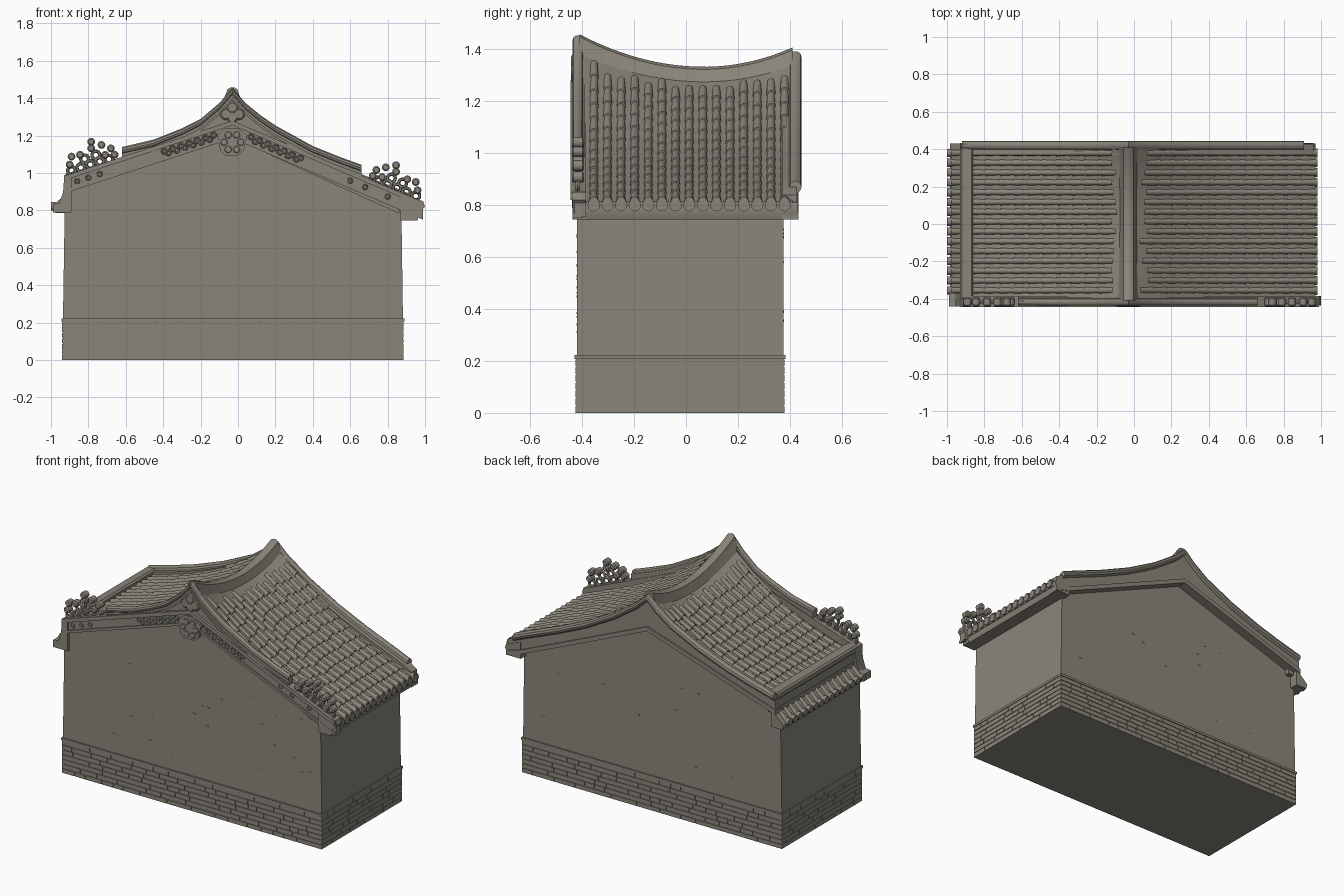
import bpy, bmesh, math, random

random.seed(4)
if "Cube" in bpy.data.objects:
    bpy.data.objects.remove(bpy.data.objects["Cube"], do_unlink=True)

stone = bpy.data.materials.new("grey_brown_stone")
stone.use_nodes = True
COLOR = (0.255, 0.235, 0.195, 1)
stone.diffuse_color = COLOR
stone.node_tree.nodes["Principled BSDF"].inputs["Base Color"].default_value = COLOR
made = []
PEAK = -0.03


# ---------- helpers ----------
def loft(bm, rings, closed=False):
    rows = [[bm.verts.new(p) for p in ring] for ring in rings]
    n = len(rows[0])
    pairs = list(zip(rows, rows[1:]))
    if closed:
        pairs.append((rows[-1], rows[0]))
    else:
        bm.faces.new(rows[0][::-1])
        bm.faces.new(rows[-1])
    for a, b in pairs:
        for i in range(n):
            j = (i + 1) % n
            bm.faces.new((a[i], a[j], b[j], b[i]))


def finish(bm, name):
    bmesh.ops.recalc_face_normals(bm, faces=bm.faces[:])
    mesh = bpy.data.meshes.new(name)
    bm.to_mesh(mesh)
    bm.free()
    mesh.materials.append(stone)
    ob = bpy.data.objects.new(name, mesh)
    bpy.context.scene.collection.objects.link(ob)
    made.append(ob)


def prism(bm, pts, y0, y1):
    loft(bm, [[(x, y, z) for x, z in pts] for y in (y0, y1)])


def box(bm, x0, x1, y0, y1, z0, z1):
    prism(bm, [(x0, z0), (x1, z0), (x1, z1), (x0, z1)], y0, y1)


def band(bm, path, top, bottom, y0, y1):
    prism(bm, [(x, z + top) for x, z in path] + [(x, z + bottom) for x, z in path[::-1]], y0, y1)


def circle(x, z, r, n=12):
    return [(x + r * math.cos(2 * math.pi * i / n), z + r * math.sin(2 * math.pi * i / n)) for i in range(n)]


def disc(bm, x, z, r, y0, y1):
    e = min(0.008, r / 3)
    loft(bm, [[(a, y, b) for a, b in circle(x, z, rr)]
              for y, rr in ((y0, r - e), (y0 + e, r), (y1 - e, r), (y1, r - e))])


def hoop(bm, x, z, r, t, y):
    rings = []
    for i in range(14):
        a = 2 * math.pi * i / 14
        rings.append([(x + (r + p) * math.cos(a), y + q, z + (r + p) * math.sin(a))
                      for p, q in circle(0, 0, t, 6)])
    loft(bm, rings, True)


def roll(bm, path, r, y):
    # round moulding following an x-z path
    loft(bm, [[(x, y + p, z + q) for p, q in circle(0, 0, r, 10)] for x, z in path])


def interp(pts, x):
    for (a, p), (b, q) in zip(pts, pts[1:]):
        if x <= b:
            return p + (q - p) * (x - a) / (b - a)
    return pts[-1][1]


# ---------- roof shape ----------
ROOF = [(-0.92, 0.945), (-0.8, 0.98), (-0.6, 1.035), (-0.4, 1.105), (-0.2, 1.195), (-0.1, 1.255),
        (PEAK, 1.3), (0.04, 1.26), (0.2, 1.165), (0.4, 1.055), (0.6, 0.965), (0.8, 0.885), (0.97, 0.815)]


def sag(y):
    return 0.11 * ((0.07 - y) / 0.45) ** 2 if y < 0.07 else 0.07 * ((y - 0.07) / 0.33) ** 2


def roof_z(x, y):
    return interp(ROOF, x) + sag(y) * max(0, 1 - abs(x - PEAK) / 0.8) ** 2


# ---------- brick base, cap and walls ----------
bm = bmesh.new()
box(bm, -0.936, 0.882, -0.421, 0.376, 0, 0.21)
finish(bm, "base_core")

bm = bmesh.new()
for row in range(7):
    z0, z1 = row * 0.03, row * 0.03 + 0.026
    for start, end, side in ((-0.94, 0.886, 0), (-0.94, 0.886, 1), (-0.425, 0.38, 2), (-0.425, 0.38, 3)):
        a = start
        while a < end - 0.001:
            b = min(end, a + random.uniform(0.06, 0.2))
            if end - b < 0.04:
                b = end
            c = b if b == end else b - 0.004
            if side < 2:
                y = (-0.425, 0.376)[side]
                box(bm, a, c, y, y + 0.004, z0, z1)
            else:
                x = (-0.94, 0.882)[side - 2]
                box(bm, x, x + 0.004, a, c, z0, z1)
            a = b
finish(bm, "base_bricks")

bm = bmesh.new()
box(bm, -0.943, 0.889, -0.43, 0.384, 0.207, 0.222)
finish(bm, "base_cap")

bm = bmesh.new()
wall = [(-0.936, 0.21), (0.882, 0.21), (0.874, 0.78), (PEAK, 1.19), (-0.925, 0.9)]
prism(bm, wall, -0.42, 0.375)
finish(bm, "gable_walls")

# scattered rough bricks on the gable faces
bm = bmesh.new()
for i in range(36):
    x, z = random.uniform(-0.85, 0.8), random.uniform(0.3, 0.85)
    w = random.uniform(0.008, 0.028)
    y = -0.4215 if i % 3 else 0.3745
    box(bm, x, x + w, y, y + 0.002, z, z + 0.007)
finish(bm, "wall_chips")

# ---------- roof slab, tiles and ridge ----------
bm = bmesh.new()
rings = []
for i in range(17):
    y = -0.4 + 0.81 * i / 16
    top = [(x, y, roof_z(x, y)) for x, _ in ROOF]
    rings.append(top + [(x, y, z - 0.04) for x, y, z in top[::-1]])
loft(bm, rings)
finish(bm, "roof_slab")


def tile_row(bm, y, x0, x1, r, height):
    # overlapping half-round tiles running from x0 down to x1
    n = max(1, round(abs(x1 - x0) / 0.075))
    rings = []
    for k in range(n):
        for f, s in ((k, 0.8), (k + 1, 1.05)):
            x = x0 + (x1 - x0) * f / n
            rings.append([(x, y + r * s * math.cos(math.pi * i / 7),
                           height(x, y) - 0.006 + 1.25 * r * s * math.sin(math.pi * i / 7)) for i in range(8)])
    loft(bm, rings)


ROWS = [-0.355 + 0.0525 * i for i in range(15)]
bm = bmesh.new()
for y in ROWS:
    tile_row(bm, y, 0.025 + random.uniform(0, 0.05), 0.975, 0.018, roof_z)
    tile_row(bm, y, -0.09 - random.uniform(0, 0.03), -0.87, 0.018, roof_z)
finish(bm, "roof_tiles")

bm = bmesh.new()
cap = [(-0.06, -0.06), (0.06, -0.06), (0.032, 0.01), (0.026, 0.028), (0.01, 0.038),
       (-0.01, 0.038), (-0.026, 0.028), (-0.032, 0.01)]
loft(bm, [[(PEAK + p, y, 1.295 + sag(y) + q) for p, q in cap]
          for y in [-0.41 + 0.82 * i / 20 for i in range(21)]])
finish(bm, "main_ridge")


# ---------- right-hand (+x) eave and left-hand (-x) lower eave ----------
def disc_x(bm, x0, x1, y, z, r):
    loft(bm, [[(x, y + p, z + q) for p, q in circle(0, 0, r)] for x in (x0, x1)])


bm = bmesh.new()
prism(bm, [(0.86, 0.745), (0.955, 0.745), (0.97, 0.79), (0.965, 0.81), (0.86, 0.85)], -0.425, 0.43)
finish(bm, "eave_fascia")

bm = bmesh.new()
for y in ROWS:
    disc_x(bm, 0.955, 0.98, y, 0.8, 0.024)
    disc_x(bm, -1.0, -0.975, y, 0.822, 0.022)
finish(bm, "eave_tile_ends")

bm = bmesh.new()
prism(bm, [(-0.9, 0.785), (-0.975, 0.785), (-0.985, 0.815), (-0.915, 0.88), (-0.9, 0.88)], -0.41, 0.43)
finish(bm, "lower_eave")

bm = bmesh.new()
for y in ROWS:
    tile_row(bm, y, -0.915, -0.99, 0.018, lambda x, y: 0.815 + (x + 0.985) * 0.93)
finish(bm, "lower_eave_tiles")

bm = bmesh.new()
prism(bm, [(-0.925, 0.86), (-0.86, 0.86), (-0.86, 0.99), (-0.87, 1.0), (-0.92, 0.995), (-0.93, 0.985),
           (-0.93, 0.96), (-0.92, 0.95)], -0.4, 0.405)
finish(bm, "lower_ridge")

# ---------- front verge ----------
CREST = [(-0.62, 1.12), (-0.45, 1.16), (-0.3, 1.22), (-0.2, 1.27), (-0.1, 1.355), (PEAK, 1.435),
         (0.04, 1.355), (0.12, 1.29), (0.2, 1.235), (0.4, 1.125), (0.55, 1.065), (0.66, 1.025)]
RAIL = [(-0.93, 0.975), (PEAK, 1.27), (0.99, 0.835)]

bm = bmesh.new()
prism(bm, CREST + [(0.66, 0.95), (PEAK, 1.24), (-0.62, 1.05)], -0.428, -0.39)
finish(bm, "front_verge_wall")

bm = bmesh.new()
roll(bm, CREST, 0.02, -0.417)
band(bm, CREST, -0.045, -0.03, -0.437, -0.4)
finish(bm, "front_verge_crest")

bm = bmesh.new()
band(bm, RAIL, 0.01, -0.015, -0.445, -0.385)
band(bm, RAIL, -0.015, -0.078, -0.43, -0.385)
band(bm, RAIL, -0.068, -0.085, -0.438, -0.4)
prism(bm, [(-0.93, 0.97), (-0.89, 0.97), (-0.89, 0.79), (-0.99, 0.79), (-0.99, 0.835), (-0.955, 0.84),
           (-0.935, 0.9)], -0.44, -0.37)
prism(bm, [(0.87, 0.745), (0.96, 0.745), (0.965, 0.78), (1.0, 0.82), (0.99, 0.85), (0.87, 0.88)], -0.437, -0.385)
finish(bm, "front_rake_moulding")

# carved scrolls along the frieze and medallions at the peak
bm = bmesh.new()
for i in range(13):
    for side in (-1, 1):
        d = 0.1 + 0.022 * i
        x = PEAK + side * d
        hoop(bm, x, interp(RAIL, x) - 0.042 + 0.008 * (-1) ** i, 0.013, 0.005, -0.431)
for x in (-0.86, -0.8, -0.74, 0.6, 0.68, 0.8, 0.9):
    hoop(bm, x, interp(RAIL, x) - 0.042, 0.012, 0.004, -0.431)
finish(bm, "frieze_scrolls")

bm = bmesh.new()
prism(bm, [(-0.11, 1.2), (-0.07, 1.24), (0.0, 1.24), (0.05, 1.2), (0.03, 1.12), (0.0, 1.095),
           (-0.07, 1.095), (-0.095, 1.12)], -0.442, -0.41)
for a in range(6):
    disc(bm, PEAK + 0.045 * math.cos(a * math.pi / 3), 1.165 + 0.045 * math.sin(a * math.pi / 3),
         0.024, -0.445, -0.42)
for dx, z in ((-0.035, 1.315), (0.035, 1.315), (0, 1.35), (0, 1.3)):
    disc(bm, PEAK + dx, z, 0.032, -0.442, -0.41)
finish(bm, "peak_medallions")

# pierced scroll ornaments at both ends of the front verge
HOOPS = [(0.03, 0.025), (0.08, 0.025), (0.13, 0.025), (0.18, 0.025), (0.23, 0.02), (0.1, 0.065), (0.16, 0.065)]
BALLS = [(0.02, 0.06), (0.03, 0.1), (0.075, 0.095), (0.135, 0.145), (0.135, 0.11), (0.19, 0.11),
         (0.24, 0.075), (0.26, 0.035), (0.21, 0.05)]
for name, start, side in (("right_scroll_ornament", -0.92, 1), ("left_scroll_ornament", 0.98, -1)):
    bm = bmesh.new()
    for u, w in HOOPS:
        x = start + side * u
        hoop(bm, x, interp(RAIL, x) + w, 0.021, 0.009, -0.417)
    for u, w in BALLS:
        x = start + side * u
        disc(bm, x, interp(RAIL, x) + w, 0.021, -0.44, -0.392)
    finish(bm, name)

# ---------- back verge ----------
BACK = [(-0.92, 0.975), (-0.75, 1.02), (-0.6, 1.065), (-0.4, 1.14), (-0.2, 1.235), (-0.1, 1.305), (PEAK, 1.37),
        (0.04, 1.305), (0.2, 1.195), (0.4, 1.085), (0.6, 0.995), (0.8, 0.915), (0.91, 0.87)]
bm = bmesh.new()
roll(bm, BACK, 0.024, 0.421)
finish(bm, "back_verge_roll")

bm = bmesh.new()
prism(bm, BACK + [(0.96, 0.84), (0.96, 0.755), (0.87, 0.77), (PEAK, 1.16), (-0.93, 0.87)], 0.37, 0.425)
band(bm, [(-0.93, 0.89), (PEAK, 1.18), (0.87, 0.79), (0.96, 0.765)], 0.008, -0.02, 0.37, 0.434)
finish(bm, "back_verge_board")

# ---------- shading ----------
bpy.ops.object.select_all(action="DESELECT")
for ob in made:
    ob.select_set(True)
bpy.context.view_layer.objects.active = made[0]
bpy.ops.object.shade_smooth_by_angle(angle=math.radians(35))
